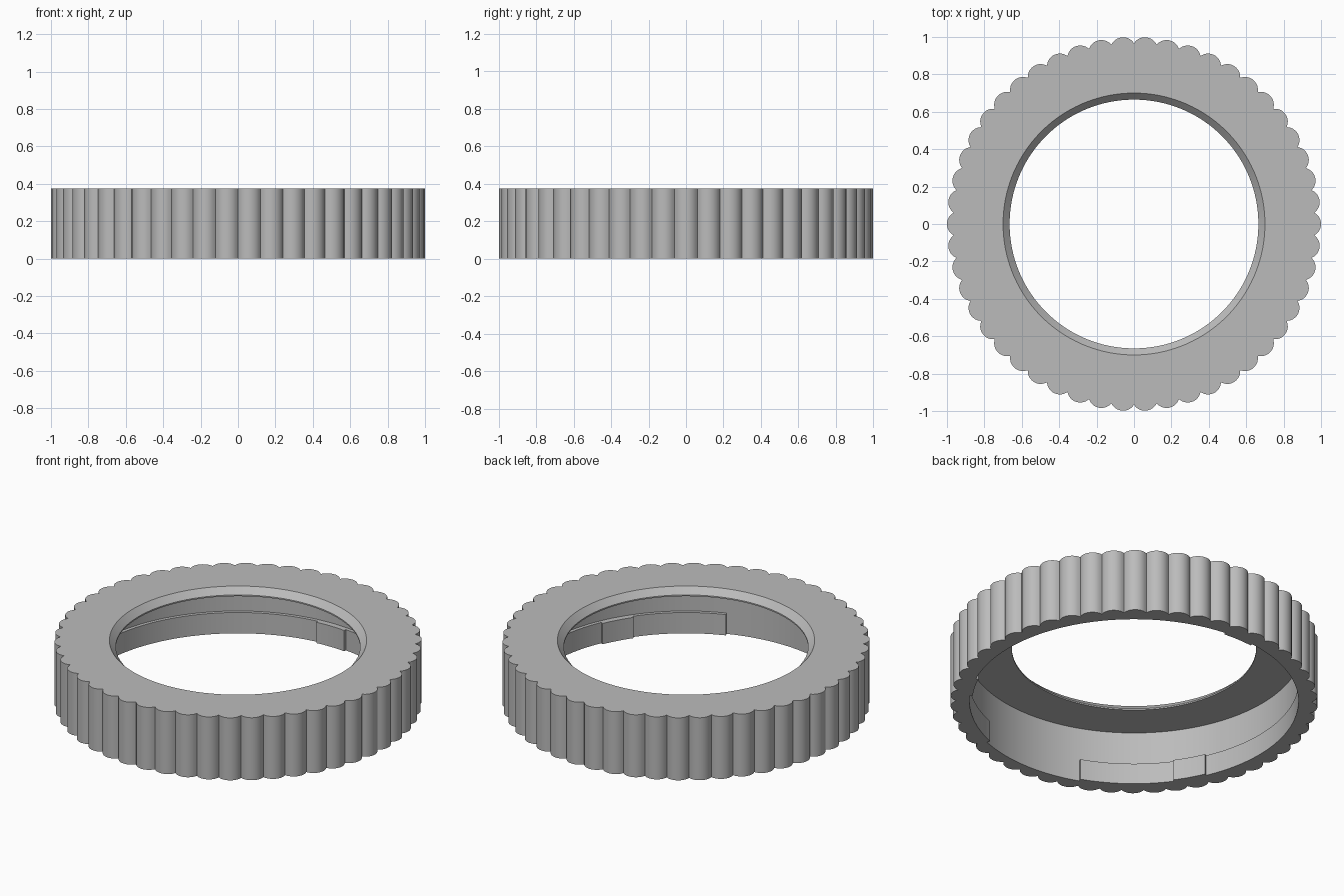
import bpy, bmesh, math

if "Cube" in bpy.data.objects:
    bpy.data.objects.remove(bpy.data.objects["Cube"])

HEIGHT = 0.375
LOBES = 50
STEPS = 10          # segments per grip lobe
BORE = 0.915
TAB_TOP = 0.125

grey = bpy.data.materials.new("light grey")
grey.use_nodes = True
grey.diffuse_color = (0.5, 0.5, 0.5, 1)
grey.node_tree.nodes["Principled BSDF"].inputs["Base Color"].default_value = grey.diffuse_color


def finish(bm, name):
    bmesh.ops.recalc_face_normals(bm, faces=bm.faces)
    mesh = bpy.data.meshes.new(name)
    bm.to_mesh(mesh)
    bm.free()
    mesh.materials.append(grey)
    obj = bpy.data.objects.new(name, mesh)
    bpy.context.collection.objects.link(obj)
    bpy.ops.object.select_all(action="DESELECT")
    obj.select_set(True)
    bpy.context.view_layer.objects.active = obj
    bpy.ops.object.shade_smooth_by_angle(angle=math.radians(30))
    return obj


def sweep(name, profile, angles, closed):
    """Sweep a closed (radius, z) profile around z; radius may be a function of angle."""
    bm = bmesh.new()
    sections = []
    for a in angles:
        ring = []
        for radius, z in profile:
            r = radius(a) if callable(radius) else radius
            ring.append(bm.verts.new((r * math.cos(a), r * math.sin(a), z)))
        sections.append(ring)
    pairs = list(zip(sections, sections[1:]))
    if closed:
        pairs.append((sections[-1], sections[0]))
    else:
        bm.faces.new(sections[0])
        bm.faces.new(sections[-1])
    n = len(profile)
    for s, t in pairs:
        for i in range(n):
            j = (i + 1) % n
            bm.faces.new((s[i], s[j], t[j], t[i]))
    return finish(bm, name)


def grip_radius(a):
    """Outline of round lobes, one of them centred on the x axis."""
    pitch = math.tau / LOBES
    t = (a + pitch / 2) % pitch - pitch / 2
    centre, lobe = 0.93, 0.07
    return centre * math.cos(t) + math.sqrt(lobe ** 2 - (centre * math.sin(t)) ** 2)


def arc(start, end, count):
    return [math.radians(start + (end - start) * i / count) for i in range(count + 1)]


# Scalloped collar with a chamfered top opening and a wide bore below the lip
collar_profile = [
    (grip_radius, 0), (grip_radius, HEIGHT),
    (0.70, HEIGHT), (0.665, HEIGHT - 0.037),
    (0.665, 0.33), (BORE, 0.33), (BORE, 0),
]
total = LOBES * STEPS
sweep("grip_collar", collar_profile, [math.tau * i / total for i in range(total)], True)


def band(name, inner, start, end, count):
    outer = BORE + 0.005
    profile = [(inner, 0), (outer, 0), (outer, TAB_TOP), (inner, TAB_TOP)]
    return sweep(name, profile, arc(start, end, count), False)


# Thin split band inside the bore, open at the front
band("split_band", 0.895, -69, 249, 160)

# Three evenly spaced raised pads on the band
for label, middle in (("back", 90), ("right", 210), ("left", 330)):
    band(label + "_pad", 0.88, middle - 6, middle + 6, 8)
